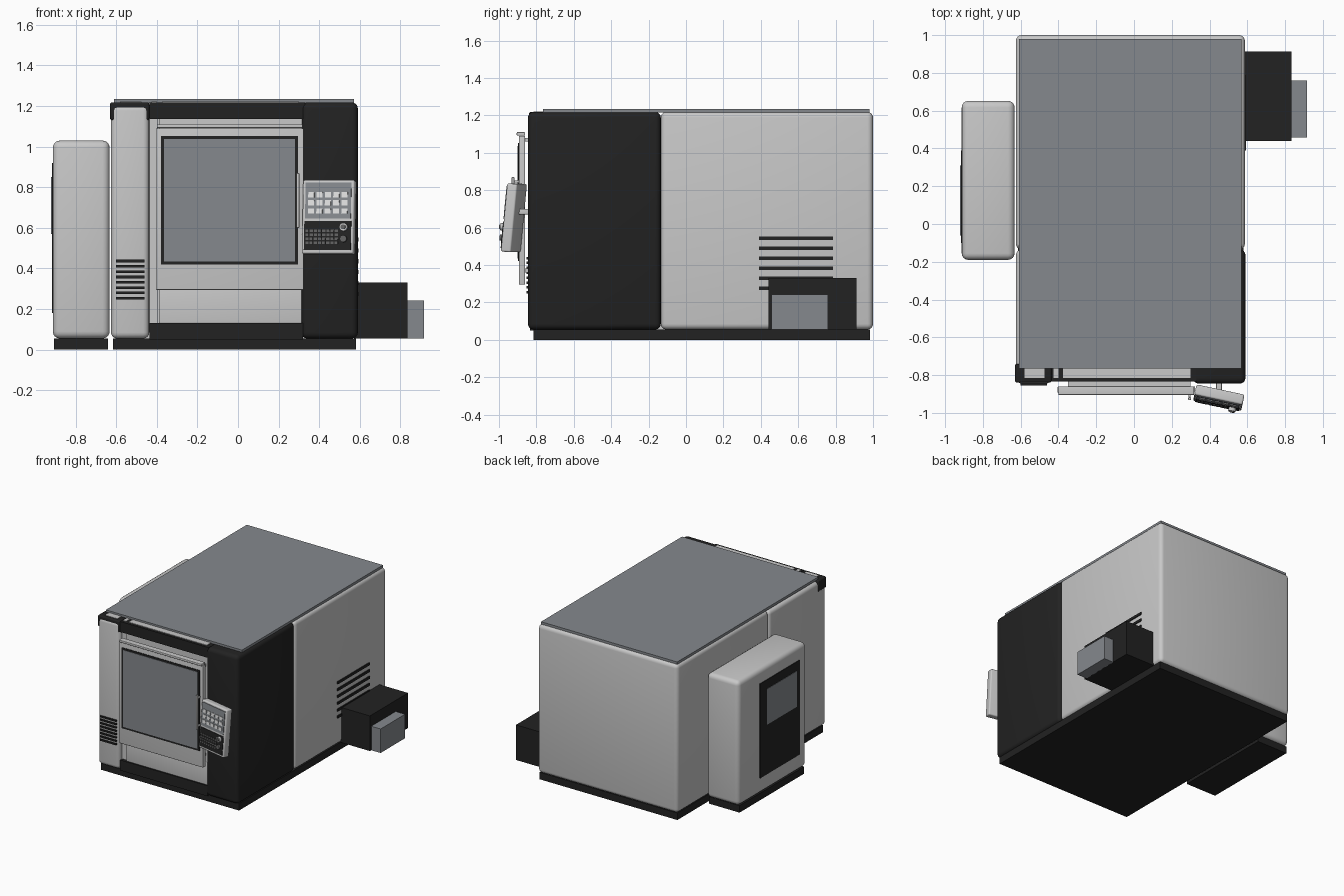
import bpy, bmesh, math
from mathutils import Matrix, Vector

if "Cube" in bpy.data.objects:
    bpy.data.objects.remove(bpy.data.objects["Cube"])


def material(name, rgb):
    m = bpy.data.materials.new(name)
    m.use_nodes = True
    m.diffuse_color = (*rgb, 1)
    m.node_tree.nodes["Principled BSDF"].inputs["Base Color"].default_value = (*rgb, 1)
    return m


LIGHT = material("light_grey", (0.58, 0.58, 0.58))
DARK = material("charcoal", (0.016, 0.016, 0.016))
GLASS = material("slate_grey", (0.235, 0.25, 0.27))
WHITE = material("key_white", (0.75, 0.75, 0.75))
KEY = material("key_grey", (0.12, 0.12, 0.12))


def finish(name, bm, mat, frame):
    mesh = bpy.data.meshes.new(name)
    bm.to_mesh(mesh)
    bm.free()
    mesh.materials.append(mat)
    ob = bpy.data.objects.new(name, mesh)
    bpy.context.collection.objects.link(ob)
    if frame:
        ob.matrix_world = frame
    return ob


def box(name, x, y, z, mat, bevel=0, frame=None):
    """Box from (min, max) pairs, with optional rounded edges."""
    bm = bmesh.new()
    bmesh.ops.create_cube(bm, size=1)
    for v in bm.verts:
        v.co = Vector([(a + b) / 2 + c * (b - a) for (a, b), c in zip((x, y, z), v.co)])
    if bevel:
        bmesh.ops.bevel(bm, geom=bm.edges[:], offset=bevel, segments=4,
                        profile=0.5, affect="EDGES")
    ob = finish(name, bm, mat, frame)
    if bevel:
        bpy.ops.object.select_all(action="DESELECT")
        ob.select_set(True)
        bpy.context.view_layer.objects.active = ob
        bpy.ops.object.shade_smooth_by_angle(angle=math.radians(35))
    return ob


def knob(name, centre, radius, depth, mat, frame=None):
    """Cylinder whose axis runs along y."""
    bm = bmesh.new()
    bmesh.ops.create_cone(bm, cap_ends=True, segments=20, radius1=radius, radius2=radius,
                          depth=depth,
                          matrix=Matrix.Translation(centre) @ Matrix.Rotation(math.pi / 2, 4, "X"))
    return finish(name, bm, mat, frame)


# Plinths
box("main_plinth", (-0.615, 0.58), (-0.815, 0.985), (0, 0.055), DARK)
box("cabinet_plinth", (-0.905, -0.64), (-0.17, 0.63), (0, 0.055), DARK)

# Main enclosure
box("rear_housing", (-0.625, 0.587), (-0.135, 1.0), (0.055, 1.218), LIGHT, 0.03)
box("right_front_housing", (0.312, 0.59), (-0.845, -0.135), (0.055, 1.218), DARK, 0.03)
box("left_front_housing", (-0.625, -0.437), (-0.845, -0.135), (0.055, 1.207), LIGHT, 0.03)
box("inner_core", (-0.58, 0.5), (-0.78, 0.1), (0.05, 1.2), LIGHT)
box("roof_plate", (-0.61, 0.57), (-0.765, 0.98), (1.215, 1.235), GLASS)

# Front header, with light cover plates let into its top
box("header_beam", (-0.437, 0.33), (-0.835, -0.74), (1.135, 1.217), DARK)
box("header_end_cap", (-0.63, -0.437), (-0.84, -0.74), (1.13, 1.218), DARK, 0.01)
for x in ((-0.58, -0.475), (-0.425, -0.4), (-0.375, 0.3)):
    box("header_cover", x, (-0.815, -0.76), (1.21, 1.221), LIGHT)

# Front opening panels
box("opening_side_strip", (-0.437, -0.395), (-0.81, -0.75), (0.13, 1.135), LIGHT)
box("lower_panel", (-0.39, 0.315), (-0.825, -0.75), (0.13, 0.31), LIGHT, 0.005)
box("upper_panel", (-0.39, 0.315), (-0.825, -0.75), (0.31, 1.135), LIGHT)
box("kick_panel", (-0.437, 0.32), (-0.835, -0.75), (0.05, 0.132), DARK)

# Sliding door
box("door", (-0.405, 0.323), (-0.893, -0.86), (0.295, 1.09), LIGHT, 0.005)
box("door_rail", (-0.4, 0.318), (-0.905, -0.86), (1.092, 1.11), LIGHT, 0.004)
for z in (0.36, 1.06):
    box("door_runner", (-0.35, 0.3), (-0.865, -0.82), (z, z + 0.02), LIGHT)
box("window_frame", (-0.38, 0.296), (-0.897, -0.89), (0.42, 1.052), DARK)
box("window_glass", (-0.365, 0.28), (-0.9, -0.892), (0.435, 1.037), GLASS)
box("door_handle", (0.287, 0.302), (-0.932, -0.917), (0.6, 0.87), LIGHT, 0.004)
for z in (0.62, 0.84):
    box("handle_post", (0.289, 0.3), (-0.92, -0.89), (z, z + 0.012), LIGHT)

# Louvres on the front pillar and on the right side
for i in range(8):
    z = 0.247 + i * 0.0262
    box("front_louvre", (-0.6, -0.46), (-0.854, -0.84), (z, z + 0.013), DARK)
for i in range(6):
    z = 0.265 + i * 0.0535
    box("side_louvre", (0.58, 0.594), (0.39, 0.785), (z, z + 0.02), DARK)

# Electrical cabinet
box("side_cabinet", (-0.912, -0.632), (-0.19, 0.652), (0.055, 1.03), LIGHT, 0.035)
box("cabinet_panel", (-0.917, -0.908), (-0.1, 0.39), (0.18, 0.92), DARK)
box("cabinet_display", (-0.92, -0.912), (-0.06, 0.31), (0.57, 0.85), GLASS)

# Pump unit at the rear of the right side
box("pump_housing", (0.57, 0.835), (0.44, 0.912), (0.055, 0.33), DARK)
box("pump_motor", (0.83, 0.916), (0.457, 0.76), (0.055, 0.243), GLASS)

# Control panel, turned and tilted on its arm
box("panel_arm", (0.435, 0.465), (-0.9, -0.82), (0.67, 0.7), LIGHT, 0.006)
tilt = (Matrix.Translation((0.449, -0.92, 0.652)) @ Matrix.Rotation(math.radians(-12), 4, "Z")
        @ Matrix.Rotation(math.radians(-5.5), 4, "X"))
box("control_panel", (-0.13, 0.13), (-0.028, 0.028), (-0.183, 0.183), LIGHT, 0.01, tilt)
box("control_screen", (-0.115, 0.115), (-0.032, -0.026), (-0.008, 0.168), GLASS, 0, tilt)
box("keyboard_plate", (-0.118, 0.118), (-0.032, -0.026), (-0.165, -0.022), DARK, 0, tilt)
for row in range(3):
    for col in range(5):
        x, z = -0.1 + col * 0.042, 0.015 + row * 0.04
        box("screen_key", (x, x + 0.03), (-0.036, -0.03), (z, z + 0.026), WHITE, 0, tilt)
for row in range(4):
    for col in range(8):
        x, z = -0.11 + col * 0.021, -0.135 + row * 0.02
        box("small_key", (x, x + 0.016), (-0.036, -0.03), (z, z + 0.012), KEY, 0, tilt)
knob("upper_knob", (0.082, -0.04, -0.052), 0.02, 0.02, LIGHT, tilt)
knob("upper_knob_cap", (0.082, -0.052, -0.052), 0.012, 0.01, KEY, tilt)
knob("lower_knob", (0.082, -0.038, -0.11), 0.017, 0.02, KEY, tilt)
